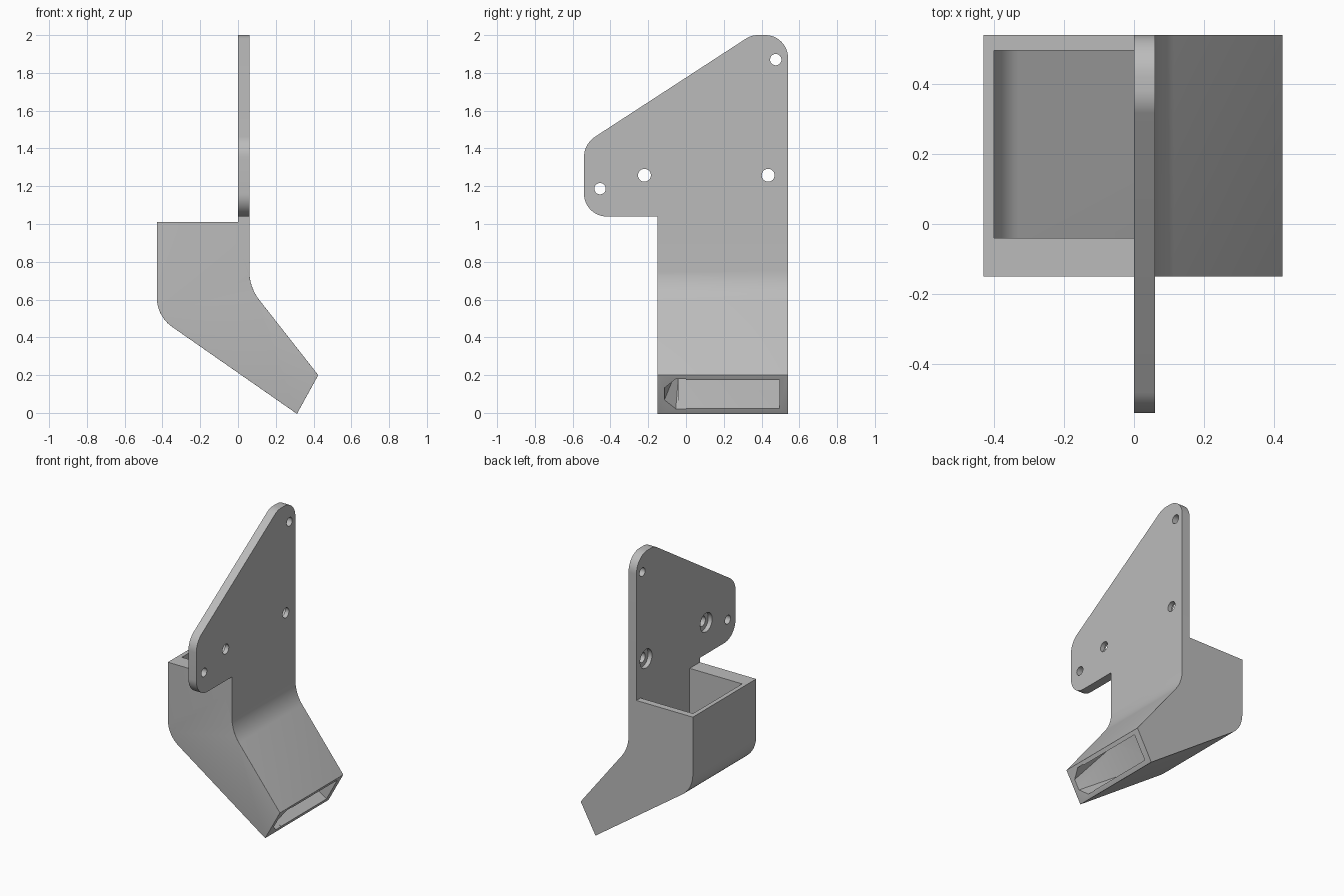
import bpy, bmesh, math
from mathutils import Vector

cube = bpy.data.objects.get("Cube")
if cube:
    bpy.data.objects.remove(cube, do_unlink=True)

grey = bpy.data.materials.new("plain grey")
grey.use_nodes = True
colour = (0.5, 0.5, 0.5, 1)
grey.diffuse_color = colour
grey.node_tree.nodes["Principled BSDF"].inputs["Base Color"].default_value = colour


def rounded(corners, steps=12):
    """Outline from (u, v, radius) corners, with an arc at each rounded one."""
    out = []
    for i, (u, v, r) in enumerate(corners):
        p = Vector((u, v))
        if r == 0:
            out.append(p)
            continue
        a = (Vector(corners[i - 1][:2]) - p).normalized()
        b = (Vector(corners[(i + 1) % len(corners)][:2]) - p).normalized()
        half = a.angle(b) / 2
        centre = p + (a + b).normalized() * r / math.sin(half)
        start = p + a * r / math.tan(half) - centre
        end = p + b * r / math.tan(half) - centre
        sweep = start.angle(end)
        for k in range(steps + 1):
            t = k / steps
            out.append(centre + (start * math.sin((1 - t) * sweep)
                                 + end * math.sin(t * sweep)) / math.sin(sweep))
    return out


def make_object(name, bm):
    bmesh.ops.recalc_face_normals(bm, faces=bm.faces[:])
    mesh = bpy.data.meshes.new(name)
    bm.to_mesh(mesh)
    bm.free()
    obj = bpy.data.objects.new(name, mesh)
    bpy.context.collection.objects.link(obj)
    mesh.materials.append(grey)
    return obj


def prism(outline, axis, low, high):
    """Extrude a YZ outline along x, or an XZ outline along y."""
    place = (lambda p, d: (d, p.x, p.y)) if axis == "x" else (lambda p, d: (p.x, d, p.y))
    bm = bmesh.new()
    a, b = [[bm.verts.new(place(p, d)) for p in outline] for d in (low, high)]
    bm.faces.new(a)
    bm.faces.new(b)
    for i in range(len(a)):
        j = (i + 1) % len(a)
        bm.faces.new((a[i], a[j], b[j], b[i]))
    bmesh.ops.recalc_face_normals(bm, faces=bm.faces[:])
    return bm


def combine(target, tool, operation):
    mod = target.modifiers.new("combine", "BOOLEAN")
    mod.operation, mod.solver, mod.object = operation, "EXACT", tool
    bpy.context.view_layer.objects.active = target
    bpy.ops.object.modifier_apply(modifier=mod.name)
    bpy.data.objects.remove(tool, do_unlink=True)


# Bent duct body, with its front outline and nozzle edges softened
FRONT, BACK = -0.15, 0.54
duct_outline = rounded([(-0.43, 1.01, 0), (-0.43, 0.512, 0.19), (0.312, -0.005, 0),
                        (0.425, 0.2, 0), (0.06, 0.665, 0.25), (0.06, 1.01, 0)])
bm = prism(duct_outline, "y", FRONT, BACK)
soft = []
for e in bm.edges:
    mid = (e.verts[0].co + e.verts[1].co) / 2
    lengthwise = abs(e.verts[0].co.y - e.verts[1].co.y) > 0.1
    on_front = all(abs(v.co.y - FRONT) < 0.001 for v in e.verts)
    upper_rim = mid.z > 1.0 or (mid.x < 0.061 and mid.x > 0.059 and mid.z > 0.74)
    if (lengthwise and mid.x > 0.3) or (on_front and not upper_rim):
        soft.append(e)
bmesh.ops.bevel(bm, geom=soft, offset=0.027, segments=5, profile=0.5,
                affect="EDGES", clamp_overlap=True)
bracket = make_object("duct_bracket", bm)

# Mounting plate
plate_outline = rounded([(0.54, 2.0, 0.12), (0.346, 2.0, 0.12), (-0.54, 1.424, 0.13),
                         (-0.54, 1.04, 0.12), (FRONT, 1.04, 0), (FRONT, 0.9, 0),
                         (BACK, 0.9, 0)])
combine(bracket, make_object("mounting_plate", prism(plate_outline, "x", 0, 0.06)), "UNION")

# Hollow channel from the open top to the nozzle
channel = rounded([(-0.40, 1.2, 0), (-0.40, 0.527, 0.16), (0.42, -0.04, 0),
                   (0.46, 0.117, 0), (0, 0.67, 0.2), (0, 1.2, 0)])
combine(bracket, make_object("channel_cutter", prism(channel, "y", -0.04, 0.495)), "DIFFERENCE")

# Pointed flare at the front end of the nozzle opening
bm = bmesh.new()
for x, z, y in [(0.34, 0.01, -0.055), (0.43, 0.165, -0.055), (0.375, 0.055, -0.12),
                (0.405, 0.11, -0.12), (0.34, 0.01, 0.0), (0.43, 0.165, 0.0),
                (0.05, 0.26, -0.035), (0.1, 0.48, -0.035), (0.05, 0.26, 0.0), (0.1, 0.48, 0.0)]:
    bm.verts.new((x, y, z))
hull = bmesh.ops.convex_hull(bm, input=bm.verts[:])
bmesh.ops.delete(bm, geom=[g for g in hull["geom_interior"] if isinstance(g, bmesh.types.BMVert)],
                 context="VERTS")
combine(bracket, make_object("flare_cutter", bm), "DIFFERENCE")


# Screw holes, two of them counterbored from the duct side
def drill(y, z, radius, low, high):
    ring = [Vector((y + radius * math.cos(k * math.tau / 32),
                    z + radius * math.sin(k * math.tau / 32))) for k in range(32)]
    combine(bracket, make_object("hole_cutter", prism(ring, "x", low, high)), "DIFFERENCE")


for y, z, radius, bore in [(0.475, 1.87, 0.03, 0), (-0.455, 1.187, 0.03, 0),
                           (-0.22, 1.258, 0.034, 0.065), (0.435, 1.258, 0.034, 0.065)]:
    drill(y, z, radius, -0.1, 0.1)
    if bore:
        drill(y, z, bore, -0.1, 0.03)

# Smooth fillets with crisp edges
bpy.ops.object.select_all(action="DESELECT")
bracket.select_set(True)
bpy.context.view_layer.objects.active = bracket
bpy.ops.object.shade_smooth_by_angle(angle=math.radians(30))
